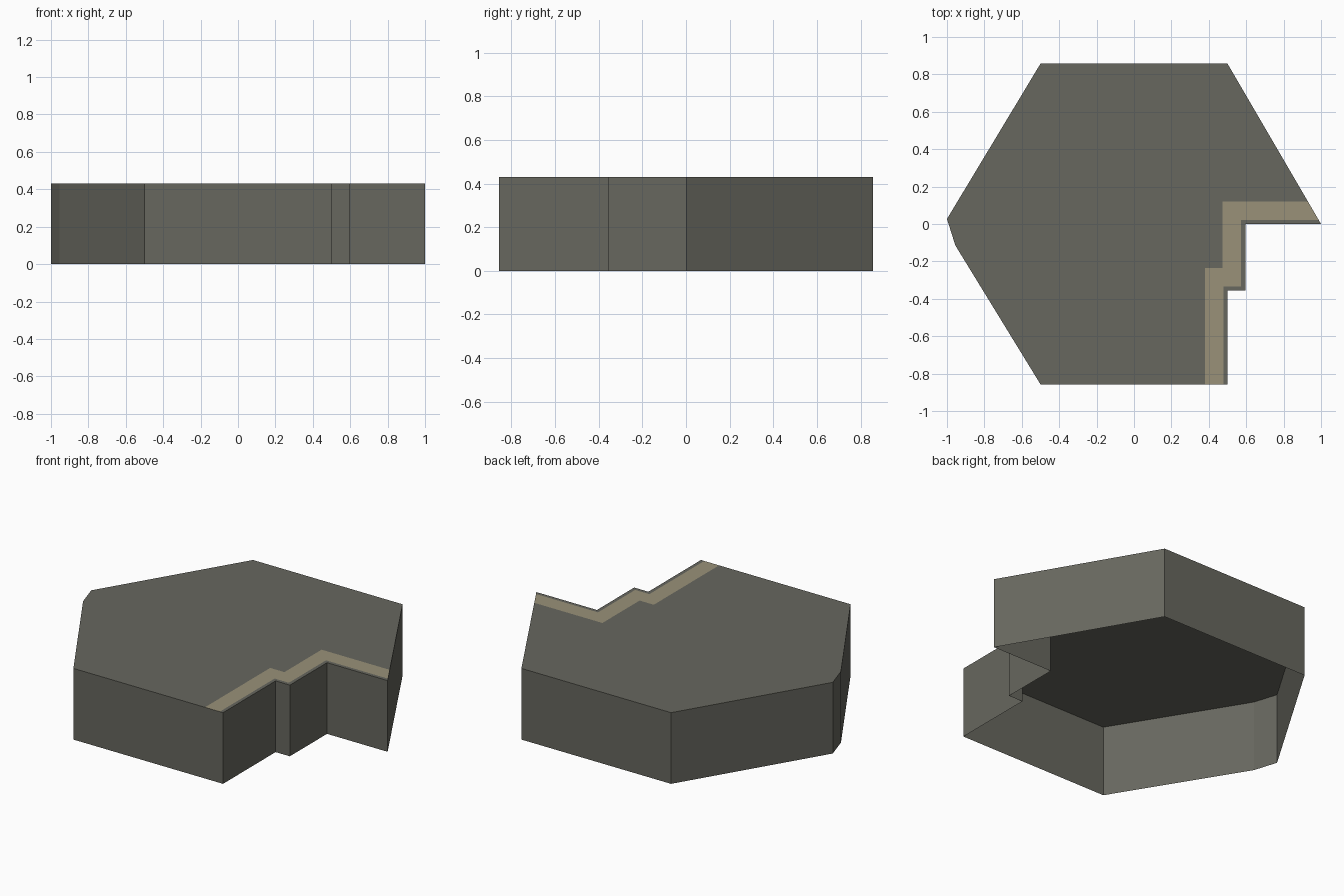
import bpy, bmesh

if "Cube" in bpy.data.objects:
    bpy.data.objects.remove(bpy.data.objects["Cube"])

HEIGHT = 0.43
HALF = 0.857          # half depth of the hexagon


def material(name, rgb):
    m = bpy.data.materials.new(name)
    m.diffuse_color = (*rgb, 1)
    m.use_nodes = True
    m.node_tree.nodes["Principled BSDF"].inputs["Base Color"].default_value = m.diffuse_color
    return m


def step_line(d):
    """Stepped cut edge, moved inward by d and clipped to the hexagon."""
    slant_x = 1 - 0.5 * d / HALF
    corners = [(0.595, 0), (0.595, -0.355), (0.5, -0.355)]
    return ([(slant_x, d)] + [(x - d, y + d) for x, y in corners]
            + [(0.5 - d, -HALF)])


bm = bmesh.new()


def flat_face(points, mat):
    f = bm.faces.new([bm.verts.new((x, y, HEIGHT)) for x, y in points])
    f.material_index = mat


# top: tile body, then painted strip and dark lip as parallel stepped bands
outer, inner, strip = step_line(0), step_line(0.022), step_line(0.121)
body_rim = [(-0.5, -HALF), (-0.955, -0.115), (-1, 0.027), (-0.5, HALF), (0.5, HALF)]
flat_face(strip + body_rim, 0)
for a, b, mat in ((strip, inner, 1), (inner, outer, 0)):
    for i in range(len(a) - 1):
        flat_face([a[i], b[i], b[i + 1], a[i + 1]], mat)
bmesh.ops.remove_doubles(bm, verts=bm.verts[:], dist=0.0005)

# side walls: rim pulled down to the ground, bottom left open
rim = [e for e in bm.edges if e.is_boundary]
new = bmesh.ops.extrude_edge_only(bm, edges=rim)["geom"]
for v in new:
    if isinstance(v, bmesh.types.BMVert):
        v.co.z = 0
for f in new:
    if isinstance(f, bmesh.types.BMFace):
        f.material_index = 0
bmesh.ops.recalc_face_normals(bm, faces=bm.faces[:])
bm.normal_update()
if max(bm.faces, key=lambda f: f.calc_area()).normal.z < 0:
    bmesh.ops.reverse_faces(bm, faces=bm.faces[:])

mesh = bpy.data.meshes.new("hex_tile")
bm.to_mesh(mesh)
bm.free()
mesh.materials.append(material("dark grey stone", (0.135, 0.135, 0.113)))
mesh.materials.append(material("tan strip", (0.32, 0.285, 0.19)))
bpy.context.collection.objects.link(bpy.data.objects.new("hex_tile", mesh))
